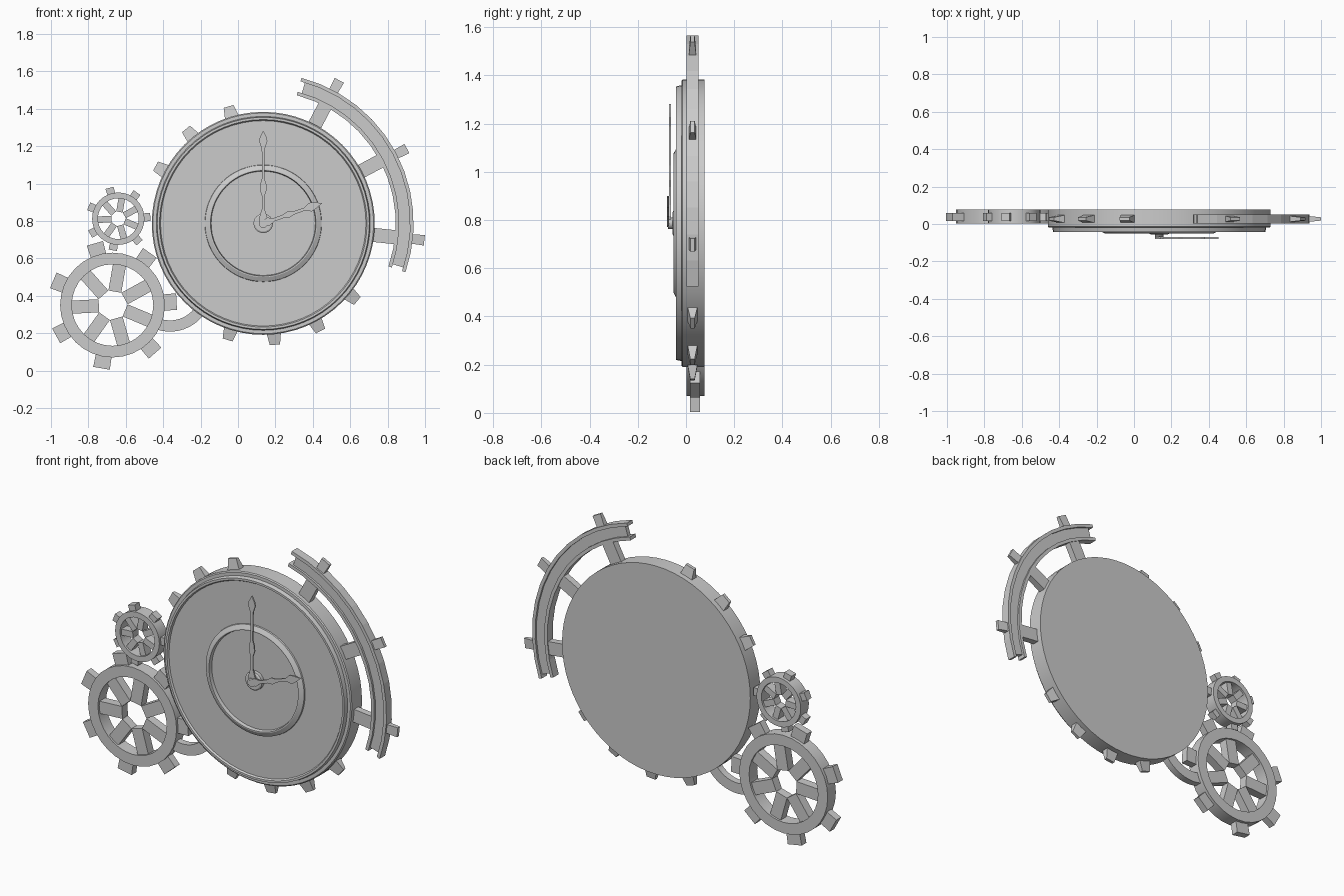
import bpy, bmesh
from math import sin, cos, pi, radians

if "Cube" in bpy.data.objects:
    bpy.data.objects.remove(bpy.data.objects["Cube"])

YC = 0.027  # mid-depth of teeth and arc


def polar(c, r, a, t=0.0):
    """Point at radius r, angle a (degrees), tangential offset t around centre c in the XZ plane."""
    a = radians(a)
    return c[0] + r * cos(a) - t * sin(a), c[1] + r * sin(a) + t * cos(a)


def finish(bm, name, smooth=True):
    bmesh.ops.recalc_face_normals(bm, faces=bm.faces)
    me = bpy.data.meshes.new(name)
    bm.to_mesh(me)
    bm.free()
    ob = bpy.data.objects.new(name, me)
    bpy.context.collection.objects.link(ob)
    if smooth:
        bpy.ops.object.select_all(action='DESELECT')
        bpy.context.view_layer.objects.active = ob
        ob.select_set(True)
        bpy.ops.object.shade_smooth_by_angle(angle=radians(25))
    return ob


def sweep(bm, c, profile, n, a0=0.0, a1=360.0, closed=True):
    """Turn an (r, y) profile about a Y axis through c; r = 0 points become poles."""
    full = abs(a1 - a0 - 360) < 1e-6
    rows = []
    for i in range(n if full else n + 1):
        a = a0 + (a1 - a0) * i / n
        row = []
        for r, y in profile:
            x, z = polar(c, r, a)
            row.append(bm.verts.new((x, y, z)))
        rows.append(row)
    m = len(profile)
    for i in range(n):
        p, q = rows[i], rows[(i + 1) % len(rows)]
        for j in range(m if closed else m - 1):
            k = (j + 1) % m
            bm.faces.new((p[j], p[k], q[k], q[j]))
    if not full:
        bm.faces.new(rows[0])
        bm.faces.new(rows[-1])
    elif not closed:
        bm.faces.new([r[0] for r in rows])
        bm.faces.new([r[-1] for r in rows])


def block(bm, c, a, r0, r1, w0, w1, y, d0, d1):
    """Radial block from r0 to r1, with width w and depth d at each end."""
    ends = []
    for r, w, d in ((r0, w0, d0), (r1, w1, d1)):
        ring = []
        for s, t in ((-1, -1), (1, -1), (1, 1), (-1, 1)):
            x, z = polar(c, r, a, s * w / 2)
            ring.append(bm.verts.new((x, y + t * d / 2, z)))
        ends.append(ring)
    p, q = ends
    bm.faces.new(p)
    bm.faces.new(q)
    for i in range(4):
        j = (i + 1) % 4
        bm.faces.new((p[i], p[j], q[j], q[i]))


def rect(r0, r1, y0, y1):
    return [(r0, y0), (r1, y0), (r1, y1), (r0, y1)]


C = (0.135, 0.787)

# Clock body: flat back, stepped rim, recessed dial
bm = bmesh.new()
sweep(bm, C, [(0.596, 0.077), (0.596, -0.014), (0.59, -0.019), (0.572, -0.019), (0.567, -0.042),
              (0.555, -0.042), (0.549, -0.032)], 64, closed=False)
finish(bm, "clock_body")

# Raised ring on the dial
bm = bmesh.new()
sweep(bm, C, [(0.313, -0.030), (0.311, -0.040), (0.288, -0.052), (0.282, -0.052), (0.278, -0.030)], 64)
finish(bm, "dial_ring")

# Teeth on the clock body
bm = bmesh.new()
for a in (106.5, 129.3, 152, -39.5, -62, -84.5, -107):
    block(bm, C, a, 0.58, 0.652, 0.08, 0.055, YC, 0.046, 0.018)
finish(bm, "body_teeth", False)

# Flanged arc: two flanges with a thinner, slightly shorter web between
bm = bmesh.new()
sweep(bm, C, rect(0.785, 0.804, 0.002, 0.051), 12, -19, 75.3)
sweep(bm, C, rect(0.708, 0.727, 0.002, 0.051), 12, -19, 75.3)
sweep(bm, C, rect(0.725, 0.787, 0.014, 0.039), 12, -17.5, 73.5)
finish(bm, "outer_arc", False)

bm = bmesh.new()
for a in (62.3, 28, -6):
    block(bm, C, a, 0.58, 0.715, 0.075, 0.075, YC, 0.038, 0.038)
finish(bm, "arc_struts", False)

bm = bmesh.new()
for a in (62, 27.5, -6):
    block(bm, C, a, 0.795, 0.866, 0.05, 0.056, YC, 0.032, 0.018)
finish(bm, "arc_teeth", False)


# Spoked gears, seven teeth and seven spokes each
def gear(name, c, s):
    bm = bmesh.new()
    sweep(bm, c, rect(0.218 * s, 0.28 * s, 0.003, 0.077), 32)
    finish(bm, name + "_rim")
    bm = bmesh.new()
    for i in range(7):
        a = 3 + i * 360 / 7
        block(bm, c, a, 0.27 * s, 0.343 * s, 0.085 * s, 0.09 * s, 0.038, 0.042, 0.042)
    finish(bm, name + "_teeth", False)
    bm = bmesh.new()
    for i in range(7):
        a = 3 + (i + 0.5) * 360 / 7
        block(bm, c, a, 0.073 * s, 0.225 * s, 0.07 * s, 0.07 * s, 0.04, 0.05, 0.05)
    finish(bm, name + "_spokes", False)


gear("large_gear", (-0.671, 0.350), 1.0)
gear("small_gear", (-0.640, 0.812), 0.5)

# Curved bracket joining the large gear to the body
bm = bmesh.new()
sweep(bm, (-0.364, 0.433), rect(0.165, 0.225, 0.018, 0.058), 12, -115, -25)
finish(bm, "curved_bracket")

# Hub of the hands
bm = bmesh.new()
sweep(bm, C, [(0.052, -0.030), (0.052, -0.052), (0.044, -0.057), (0.024, -0.057), (0.024, -0.074)],
      24, closed=False)
finish(bm, "hand_hub")


# Hands: flat plates from a mirrored (length, half width) profile
def hand(name, a, profile, y0, y1):
    bm = bmesh.new()
    outline = [(l, w) for l, w in profile] + [(l, -w) for l, w in reversed(profile) if w > 0]
    verts = []
    for l, w in outline:
        x, z = polar(C, l, a, w)
        verts.append(bm.verts.new((x, y0, z)))
    f = bm.faces.new(verts)
    ext = bmesh.ops.extrude_face_region(bm, geom=[f])["geom"]
    bmesh.ops.translate(bm, vec=(0, y1 - y0, 0), verts=[v for v in ext if isinstance(v, bmesh.types.BMVert)])
    finish(bm, name, False)


hand("minute_hand", 90, [(-0.02, 0.01), (0.03, 0.022), (0.075, 0.008), (0.15, 0.008), (0.18, 0.018), (0.21, 0.016),
                         (0.24, 0.007), (0.385, 0.008), (0.40, 0.009), (0.44, 0.022), (0.46, 0.018), (0.495, 0)],
     -0.070, -0.062)
hand("hour_hand", 19, [(-0.02, 0.01), (0.03, 0.022), (0.06, 0.009), (0.11, 0.009), (0.14, 0.018), (0.17, 0.009),
                       (0.235, 0.008), (0.265, 0.024), (0.285, 0.02), (0.335, 0)],
     -0.079, -0.070)
